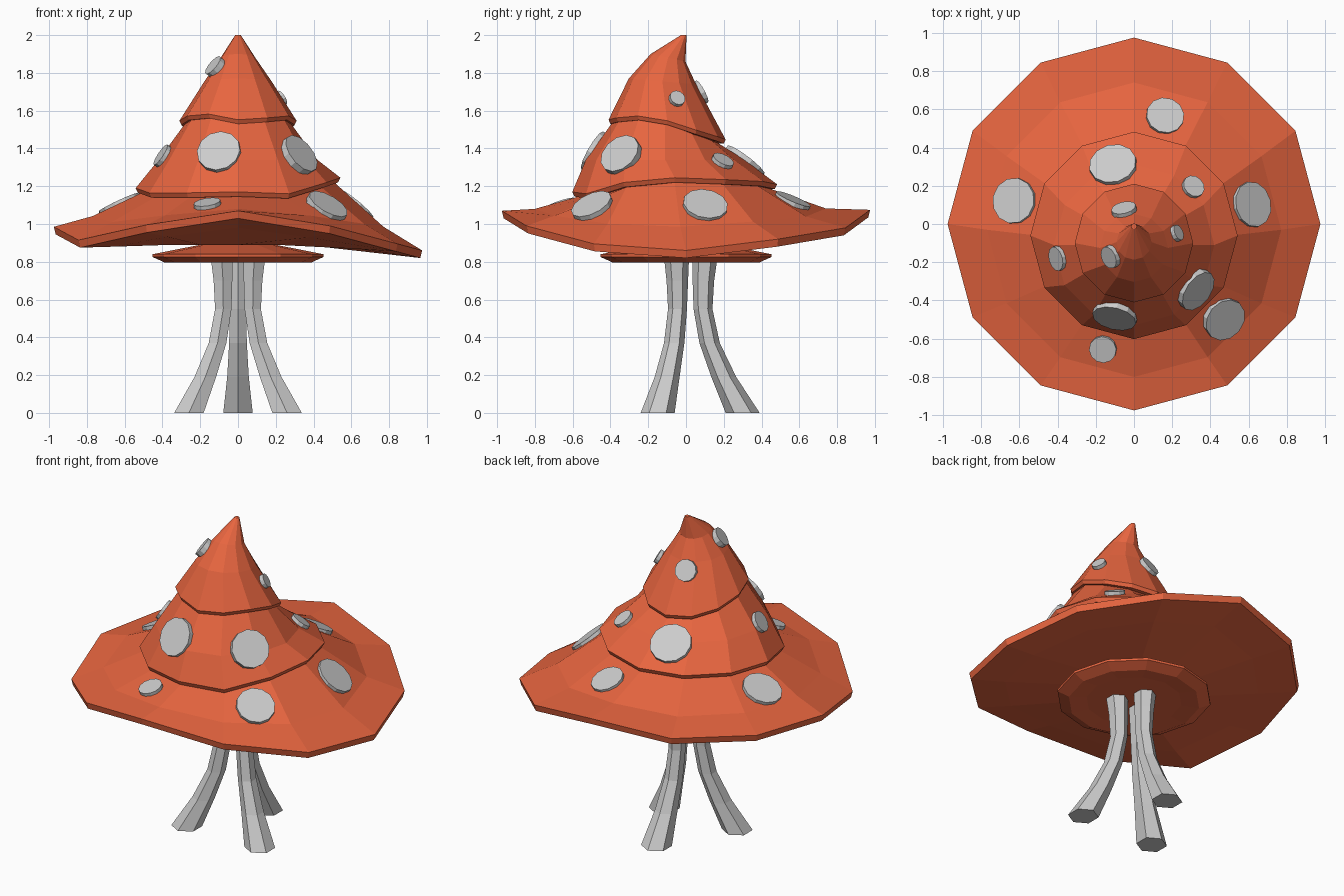
import bpy, bmesh, math
from mathutils import Vector

if "Cube" in bpy.data.objects:
    bpy.data.objects.remove(bpy.data.objects["Cube"])

N = 12
red = bpy.data.materials.new("cap_red")
red.diffuse_color = (0.8, 0.13, 0.05, 1)
red.use_nodes = True
red.node_tree.nodes["Principled BSDF"].inputs["Base Color"].default_value = red.diffuse_color


def loft(name, rings, mat=None):
    """Skin a stack of closed point rings and cap both ends."""
    bm = bmesh.new()
    loops = [[bm.verts.new(p) for p in ring] for ring in rings]
    n = len(loops[0])
    for a, b in zip(loops, loops[1:]):
        for i in range(n):
            j = (i + 1) % n
            bm.faces.new((a[i], a[j], b[j], b[i]))
    for ring in (loops[0], loops[-1]):
        c = bm.verts.new(sum((v.co for v in ring), Vector()) / n)
        for i in range(n):
            bm.faces.new((ring[i], ring[(i + 1) % n], c))
    bmesh.ops.recalc_face_normals(bm, faces=bm.faces)
    me = bpy.data.meshes.new(name)
    bm.to_mesh(me)
    bm.free()
    if mat:
        me.materials.append(mat)
    ob = bpy.data.objects.new(name, me)
    bpy.context.collection.objects.link(ob)
    return ob


def ring(r, cy, z):
    """12-sided ring; z is one height or a list of heights from +x counter-clockwise."""
    zs = z if isinstance(z, list) else [z] * N
    return [Vector((r * math.cos(i * math.tau / N), cy + r * math.sin(i * math.tau / N), zs[i]))
            for i in range(N)]


def up(zs, d):
    return [z + d for z in zs]


# Wavy edge heights of the three layers
rim = [.82, .88, .94, 1.035, .985, .965, .945, .875, .955, 1.03, .95, .855]
mid = [1.22, 1.21, 1.20, 1.185, 1.18, 1.175, 1.165, 1.14, 1.14, 1.145, 1.135, 1.195]
top = [1.525, 1.475, 1.44, 1.425, 1.44, 1.48, 1.525, 1.55, 1.56, 1.53, 1.54, 1.55]

# Brim layer
brim = loft("brim", [
    ring(.40, -.03, .89),
    ring(.75, -.02, [.89 + .65 * (z - .89) for z in rim]),
    ring(.965, 0, rim),
    ring(.975, 0, up(rim, .04)),
    ring(.77, -.03, [1.035 + .45 * (z - .93) for z in rim]),
    ring(.51, -.06, up(mid, .0)),
    ring(.38, -.08, 1.27)], red)

# Middle layer
middle = loft("middle_layer", [
    ring(.45, -.06, mid),
    ring(.53, -.06, mid),
    ring(.542, -.06, up(mid, .025)),
    ring(.42, -.11, 1.34),
    ring(.285, -.11, up(top, 0)),
    ring(.22, -.11, 1.58)], red)

# Peak layer with the bent tip
peak = loft("peak", [
    ring(.25, -.10, top),
    ring(.30, -.10, top),
    ring(.31, -.10, up(top, .022)),
    ring(.178, -.125, [1.755 - .015 * math.sin(i * math.tau / N) for i in range(N)]),
    ring(.092, -.095, [1.88 - .02 * math.sin(i * math.tau / N) for i in range(N)]),
    ring(.015, -.012, 2.0)], red)

# Plate under the brim
loft("under_plate", [
    ring(.28, 0, .805), ring(.385, 0, .795), ring(.452, 0, .825),
    ring(.452, 0, .84), ring(.2, 0, .89), ring(.18, 0, .93)], red)

# Three splayed hexagonal legs: (distance from axis, height, radius)
path = [(.30, 0, .09), (.20, .19, .066), (.125, .37, .054),
        (.09, .55, .05), (.092, .70, .057), (.10, .82, .066)]
for k, a in enumerate((90, 210, 330)):
    a = math.radians(a)
    rings = []
    for d, z, r in path:
        rings.append([Vector((d * math.cos(a) + r * math.cos(a + j * math.tau / 6),
                              d * math.sin(a) + r * math.sin(a + j * math.tau / 6), z))
                      for j in range(6)])
    loft(f"leg_{k + 1}", rings)

# Spots: flat discs laid on each layer (x, y, z, radius)
spots = [
    (brim, [(-.62, .12, 1.09, .12), (.61, .10, 1.09, .12), (.16, .56, 1.11, .1),
            (.45, -.48, 1.06, .115), (-.16, -.65, 1.09, .072)]),
    (middle, [(-.11, .31, 1.33, .125), (.31, .195, 1.335, .06), (.33, -.35, 1.37, .115),
              (-.10, -.48, 1.38, .117), (-.40, -.18, 1.36, .065)]),
    (peak, [(-.05, .065, 1.69, .066), (.22, -.05, 1.66, .043), (-.12, -.17, 1.83, .06)]),
]
count = 0
for layer, items in spots:
    for x, y, z, r in items:
        p = Vector((x, y, z))
        hits = [layer.closest_point_on_mesh(p)]
        n = hits[0][2].copy()
        t = n.orthogonal().normalized()
        b = n.cross(t)
        base = n.copy()
        for j in range(8):
            c, s = math.cos(j * math.pi / 4), math.sin(j * math.pi / 4)
            base += layer.closest_point_on_mesh(hits[0][1] + (t * c + b * s) * r * .7)[2]
        n = base.normalized()
        t = n.cross(Vector((0, 0, 1))).normalized()
        b = n.cross(t)
        o = hits[0][1]
        count += 1
        loft(f"spot_{count}", [
            [o + n * h + (t * math.cos(j * math.tau / 12) + b * math.sin(j * math.tau / 12)) * r
             for j in range(12)] for h in (-.015, .022)])
